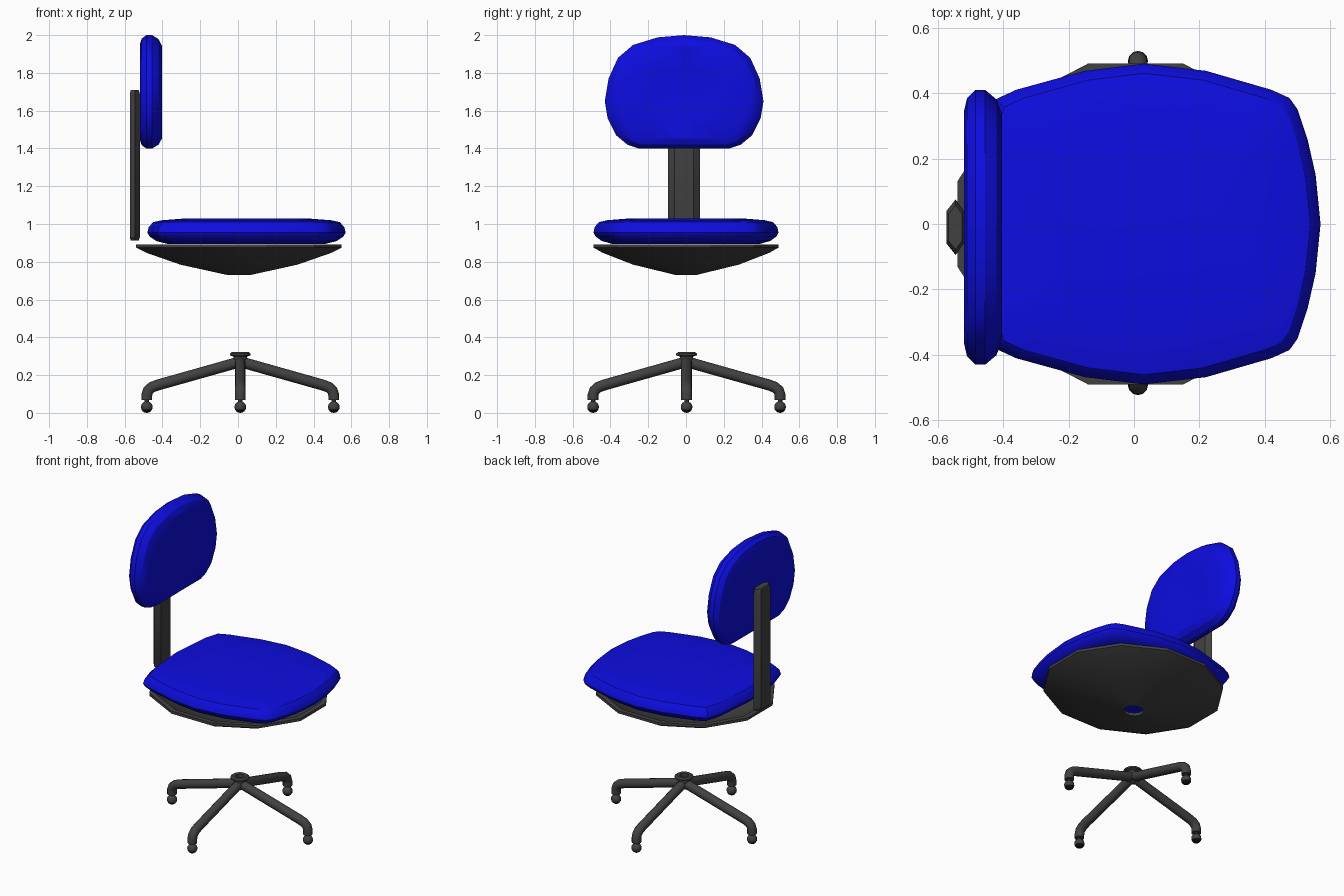
import bpy, bmesh
from math import sin, cos, pi, radians
from mathutils import Vector

cube = bpy.data.objects.get("Cube")
if cube:
    bpy.data.objects.remove(cube)


def material(name, rgb):
    m = bpy.data.materials.new(name)
    m.use_nodes = True
    m.diffuse_color = (*rgb, 1)
    m.node_tree.nodes["Principled BSDF"].inputs["Base Color"].default_value = (*rgb, 1)
    return m


BLUE = material("blue_fabric", (0.004, 0.004, 0.75))
GREY = material("dark_grey", (0.053, 0.053, 0.053))
BLACK = material("black_rubber", (0.004, 0.004, 0.004))


def finish(name, bm, mats, angle=30):
    bmesh.ops.recalc_face_normals(bm, faces=bm.faces)
    me = bpy.data.meshes.new(name)
    bm.to_mesh(me)
    bm.free()
    for m in mats:
        me.materials.append(m)
    ob = bpy.data.objects.new(name, me)
    bpy.context.scene.collection.objects.link(ob)
    bpy.ops.object.select_all(action='DESELECT')
    ob.select_set(True)
    bpy.context.view_layer.objects.active = ob
    bpy.ops.object.shade_smooth_by_angle(angle=radians(angle))
    return ob


def loft(name, rings, mat, loop=False, angle=30):
    """Skin closed rings of points; cap the ends, or join last to first."""
    bm = bmesh.new()
    rows = [[bm.verts.new(p) for p in ring] for ring in rings]
    n = len(rows[0])
    pairs = list(zip(rows, rows[1:])) + ([(rows[-1], rows[0])] if loop else [])
    for a, b in pairs:
        for i in range(n):
            j = (i + 1) % n
            bm.faces.new((a[i], a[j], b[j], b[i]))
    if not loop:
        bm.faces.new(rows[0])
        bm.faces.new(rows[-1])
    return finish(name, bm, [mat], angle)


def mirrored(half, sign):
    """Complete a half outline whose end points lie on the mirror line."""
    return half + [(a * sign[0], b * sign[1]) for a, b in half[-2:0:-1]]


def lathe(name, profile, sides, mat, centre=(0, 0), stretch=(1, 1), angle=30):
    turns = [2 * pi * (i + 0.5) / sides for i in range(sides)]
    rings = [[(centre[0] + r * stretch[0] * cos(t), centre[1] + r * stretch[1] * sin(t), z)
              for t in turns] for r, z in profile]
    return loft(name, rings, mat, loop=True, angle=angle)


# Seat cushion: bowed square outline stacked in height
seat = mirrored([(0.57, 0), (0.555, 0.15), (0.53, 0.26), (0.50, 0.35), (0.475, 0.385),
                 (0.42, 0.41), (0.22, 0.468), (0.03, 0.49), (-0.15, 0.468), (-0.36, 0.41),
                 (-0.425, 0.38), (-0.455, 0.28), (-0.48, 0)], (1, -1))
seat_layers = [(0.895, 0.8), (0.91, 0.91), (0.935, 0.98), (0.955, 1), (0.985, 0.985),
               (1.01, 0.94), (1.02, 0.85), (1.03, 0.6)]
loft("seat_cushion", [[(0.045 + (x - 0.045) * s, y * s, z) for x, y in seat]
                      for z, s in seat_layers], BLUE)

# Backrest cushion: flat-bottomed oval stacked in depth, slightly dished front
back = mirrored([(0, 2.0), (0.14, 1.988), (0.27, 1.948), (0.35, 1.88), (0.4, 1.77),
                 (0.42, 1.65), (0.405, 1.56), (0.36, 1.47), (0.3, 1.42), (0.24, 1.4),
                 (0, 1.4)], (-1, 1))
back_layers = [(-0.52, 0.84), (-0.51, 0.94), (-0.485, 1), (-0.455, 1), (-0.42, 0.93),
               (-0.403, 0.82), (-0.41, 0.45)]
loft("backrest_cushion", [[(x, -0.01 + y * s, 1.69 + (z - 1.69) * s) for y, z in back]
                          for x, s in back_layers], BLUE)

# Back post: flattened six-sided bar with chamfered ends
bar = [(-0.028, -0.05), (0, -0.085), (0.025, -0.05), (0.025, 0.05), (0, 0.085), (-0.028, 0.05)]
loft("back_post", [[(-0.545 + x * s, -0.01 + y * s, z) for x, y in bar]
                   for z, s in ((0.912, 0.8), (0.93, 1), (1.69, 1), (1.71, 0.8))], GREY)

# Seat pan: shallow twelve-sided dish with a hole for the column
k = 1 / cos(pi / 12)
pan = [(0.055, 0.73), (0.28, 0.785), (0.44, 0.847), (0.49, 0.875), (0.49, 0.892),
       (0.46, 0.892), (0.43, 0.865), (0.28, 0.805), (0.055, 0.75)]
lathe("seat_pan", [(r * k, z) for r, z in pan], 12, GREY, (0.005, 0), (1.11, 1), 20)

# Base hub: flanged sleeve
HUB = Vector((0.012, 0.003, 0))
lathe("base_hub", [(0.026, 0.32), (0.045, 0.322), (0.056, 0.314), (0.056, 0.305),
                   (0.036, 0.298), (0.036, 0.24), (0.026, 0.24)], 16, GREY, HUB[:2])

# Four tubular legs, each with a turned-down end and a ball caster
LEG = [(0.02, 0.265), (0.435, 0.148), (0.468, 0.136), (0.488, 0.118), (0.495, 0.095),
       (0.495, 0.068)]
for i, side in enumerate(("left", "back", "right", "front")):
    out = Vector((round(cos(i * pi / 2)), round(sin(i * pi / 2)), 0))
    across = Vector((-out.y, out.x, 0))
    up = Vector((0, 0, 1))
    path = [HUB + out * r + up * z for r, z in LEG]
    rings = []
    for j, p in enumerate(path):
        along = (path[min(j + 1, len(path) - 1)] - path[max(j - 1, 0)]).normalized()
        if j == 1:
            along = (path[1] - path[0]).normalized()
        normal = along.cross(across)
        rings.append([p + 0.029 * (across * cos(t) + normal * sin(t))
                      for t in (2 * pi * s / 12 for s in range(12))])
    loft(side + "_leg", rings, GREY, angle=40)

    bm = bmesh.new()
    bmesh.ops.create_uvsphere(bm, u_segments=12, v_segments=8, radius=0.031)
    for f in bm.faces:
        f.material_index = 1 if f.calc_center_median().z < -0.01 else 0
    ball = finish(side + "_caster", bm, [GREY, BLACK], 50)
    ball.location = HUB + out * 0.495 + up * 0.031

    # Caster stem joining the ball to the leg
    bm = bmesh.new()
    bmesh.ops.create_cone(bm, cap_ends=True, segments=8, radius1=0.012, radius2=0.012, depth=0.03)
    stem = finish(side + "_caster_stem", bm, [GREY])
    stem.location = HUB + out * 0.495 + up * 0.062
